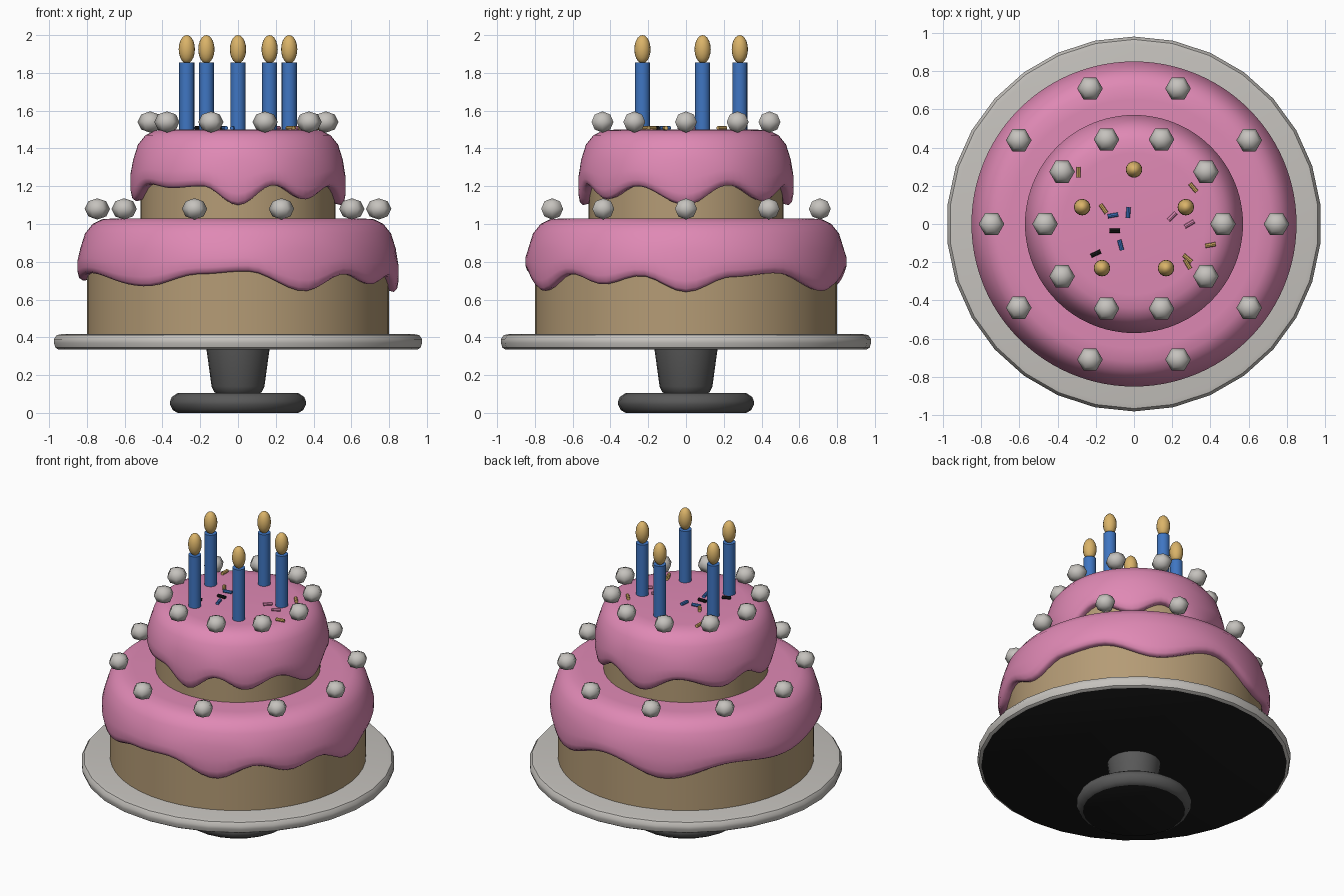
import bpy, bmesh, math
from math import sin, cos, pi, radians
from mathutils import Matrix, Vector

if "Cube" in bpy.data.objects:
    bpy.data.objects.remove(bpy.data.objects["Cube"], do_unlink=True)


def material(name, r, g, b):
    m = bpy.data.materials.new(name)
    m.diffuse_color = (r, g, b, 1)
    m.use_nodes = True
    node = m.node_tree.nodes["Principled BSDF"]
    node.inputs["Base Color"].default_value = (r, g, b, 1)
    node.inputs["Roughness"].default_value = 0.6
    return m


PINK = material("pink icing", 0.74, 0.25, 0.46)
SPONGE = material("tan sponge", 0.46, 0.33, 0.18)
PEARL = material("pearl white", 0.56, 0.54, 0.51)
BLUE = material("candle blue", 0.05, 0.18, 0.54)
GOLD = material("flame gold", 0.70, 0.45, 0.14)
GREY = material("stand grey", 0.10, 0.10, 0.10)
BLACK = material("black", 0.01, 0.01, 0.01)


def finish(name, bm, mats, angle=40):
    bmesh.ops.remove_doubles(bm, verts=bm.verts, dist=1e-5)
    bmesh.ops.recalc_face_normals(bm, faces=bm.faces)
    mesh = bpy.data.meshes.new(name)
    bm.to_mesh(mesh)
    bm.free()
    for m in mats:
        mesh.materials.append(m)
    obj = bpy.data.objects.new(name, mesh)
    bpy.context.collection.objects.link(obj)
    bpy.ops.object.select_all(action='DESELECT')
    obj.select_set(True)
    bpy.context.view_layer.objects.active = obj
    bpy.ops.object.shade_smooth_by_angle(angle=radians(angle))
    return obj


def revolve(name, rows, seg, mats, angle=40, under=False):
    """Lathe rows of (radius, height); a height may depend on the angle."""
    bm = bmesh.new()
    rings = []
    for r, z in rows:
        ring = []
        for i in range(seg):
            a = pi / 2 + 2 * pi * i / seg
            height = z(a) if callable(z) else z
            ring.append(bm.verts.new((r * cos(a), r * sin(a), height)))
        rings.append(ring)
    for low, high in zip(rings, rings[1:]):
        for i in range(seg):
            j = (i + 1) % seg
            bm.faces.new((low[i], low[j], high[j], high[i]))
    bmesh.ops.remove_doubles(bm, verts=bm.verts, dist=1e-5)
    bmesh.ops.recalc_face_normals(bm, faces=bm.faces)
    if under:
        for f in bm.faces:
            f.material_index = int(f.normal.z < -0.95)
    return finish(name, bm, mats, angle)


def drip_edge(points):
    """Smooth closed curve of edge height through (degrees, height) points."""
    pts = sorted((d % 360, z) for d, z in points)
    pts = [(pts[-1][0] - 360, pts[-1][1])] + pts + [(pts[0][0] + 360, pts[0][1])]

    def height(a):
        d = math.degrees(a) % 360
        for (d0, z0), (d1, z1) in zip(pts, pts[1:]):
            if d0 <= d <= d1:
                t = (1 - cos(pi * (d - d0) / (d1 - d0))) / 2
                return z0 + (z1 - z0) * t
        return pts[0][1]
    return height


def icing(name, radius, inner, top, edge):
    shoulder = top - 0.16

    def hang(f):
        return lambda a: shoulder + (edge(a) - shoulder) * f
    rows = [(0, top), (radius - 0.2, top), (radius - 0.13, top - 0.005),
            (radius - 0.08, top - 0.03), (radius - 0.04, top - 0.08),
            (radius - 0.015, shoulder), (radius, hang(0.4)),
            (radius, hang(0.75)), (radius - 0.008, hang(0.93)),
            (radius - 0.025, hang(1)), (inner, hang(0.96)), (inner, hang(0.5))]
    return revolve(name, rows, 96, [PINK], 60)


# Cake stand
revolve("stand_base", [(0, 0), (0.32, 0), (0.345, 0.015), (0.36, 0.045), (0.36, 0.06),
                       (0.35, 0.085), (0.32, 0.105), (0, 0.105)], 24, [GREY, BLACK], 50, True)
revolve("stand_stem", [(0.11, 0.10), (0.125, 0.11), (0.14, 0.14), (0.168, 0.345)],
        24, [GREY], 50)
revolve("plate", [(0, 0.335), (0.955, 0.335), (0.972, 0.345), (0.98, 0.37), (0.98, 0.39),
                  (0.965, 0.412), (0.94, 0.417), (0, 0.417)], 30, [PEARL, BLACK], 35, True)

# Sponge tiers
revolve("lower_sponge", [(0, 0.415), (0.8, 0.415), (0.8, 0.9), (0, 0.9)], 48, [SPONGE])
revolve("upper_sponge", [(0, 1.0), (0.515, 1.0), (0.515, 1.35), (0, 1.35)], 48, [SPONGE])

# Icing with dripping edges
lower_edge = drip_edge([(-87, .75), (-65, .645), (-47, .735), (-32, .68), (-17, .725),
                        (0, .64), (17, .72), (35, .74), (60, .645), (88, .75),
                        (116, .645), (145, .735), (172, .70), (200, .74),
                        (234, .67), (256, .735)])
icing("lower_icing", 0.85, 0.79, 1.03, lower_edge)
upper_edge = drip_edge([(-90, 1.10), (-70, 1.205), (-50, 1.13), (-28, 1.2), (0, 1.10),
                        (24, 1.205), (49, 1.12), (70, 1.2), (94, 1.10), (120, 1.2),
                        (150, 1.13), (168, 1.19), (187, 1.12), (212, 1.21),
                        (230, 1.19), (250, 1.2)])
icing("upper_icing", 0.57, 0.505, 1.5, upper_edge)


# Sugar pearls, ten on each tier
def pearl_ring(name, radius, z):
    bm = bmesh.new()
    for i in range(10):
        a = 2 * pi * i / 10
        place = Matrix.Translation((radius * cos(a), radius * sin(a), z))
        place = place @ Matrix.Rotation(pi / 2, 4, 'Z') @ Matrix.Diagonal((1, 1, 0.84, 1))
        bmesh.ops.create_uvsphere(bm, u_segments=6, v_segments=4, radius=0.067, matrix=place)
    finish(name, bm, [PEARL], 65)


pearl_ring("lower_pearls", 0.745, 1.08)
pearl_ring("upper_pearls", 0.465, 1.54)

# Candles and flames
for i in range(5):
    a = pi / 2 + 2 * pi * i / 5
    spot = Vector((0.285 * cos(a), 0.285 * sin(a), 0))
    bm = bmesh.new()
    bmesh.ops.create_cone(bm, cap_ends=True, segments=16, radius1=0.04, radius2=0.04, depth=0.37,
                          matrix=Matrix.Translation(spot + Vector((0, 0, 1.67))))
    finish(f"candle_{i + 1}", bm, [BLUE])
    bm = bmesh.new()
    shape = Matrix.Translation(spot + Vector((0, 0, 1.925))) @ Matrix.Diagonal((0.043, 0.043, 0.075, 1))
    bmesh.ops.create_uvsphere(bm, u_segments=16, v_segments=10, radius=1, matrix=shape)
    finish(f"flame_{i + 1}", bm, [GOLD], 60)

# Sprinkles lying on the top: x, y and turn in degrees
sprinkles = {
    GOLD: [(-.29, .27, 90), (-.16, .08, -55), (.31, .19, -50), (.4, -.11, 10),
           (.28, -.18, -40), (.28, -.21, -60)],
    BLUE: [(-.11, .045, 10), (-.03, .06, 85), (-.07, -.11, -75)],
    BLACK: [(-.1, -.035, 0), (-.2, -.155, 25)],
    PINK: [(.2, .04, 45), (.29, 0, 30)],
}
for mat, spots in sprinkles.items():
    bm = bmesh.new()
    for x, y, turn in spots:
        place = (Matrix.Translation((x, y, 1.508)) @ Matrix.Rotation(radians(turn), 4, 'Z')
                 @ Matrix.Rotation(pi / 2, 4, 'Y'))
        bmesh.ops.create_cone(bm, cap_ends=True, segments=8, radius1=0.011, radius2=0.011,
                              depth=0.056, matrix=place)
    finish("sprinkles_" + mat.name.split()[-1], bm, [mat])
